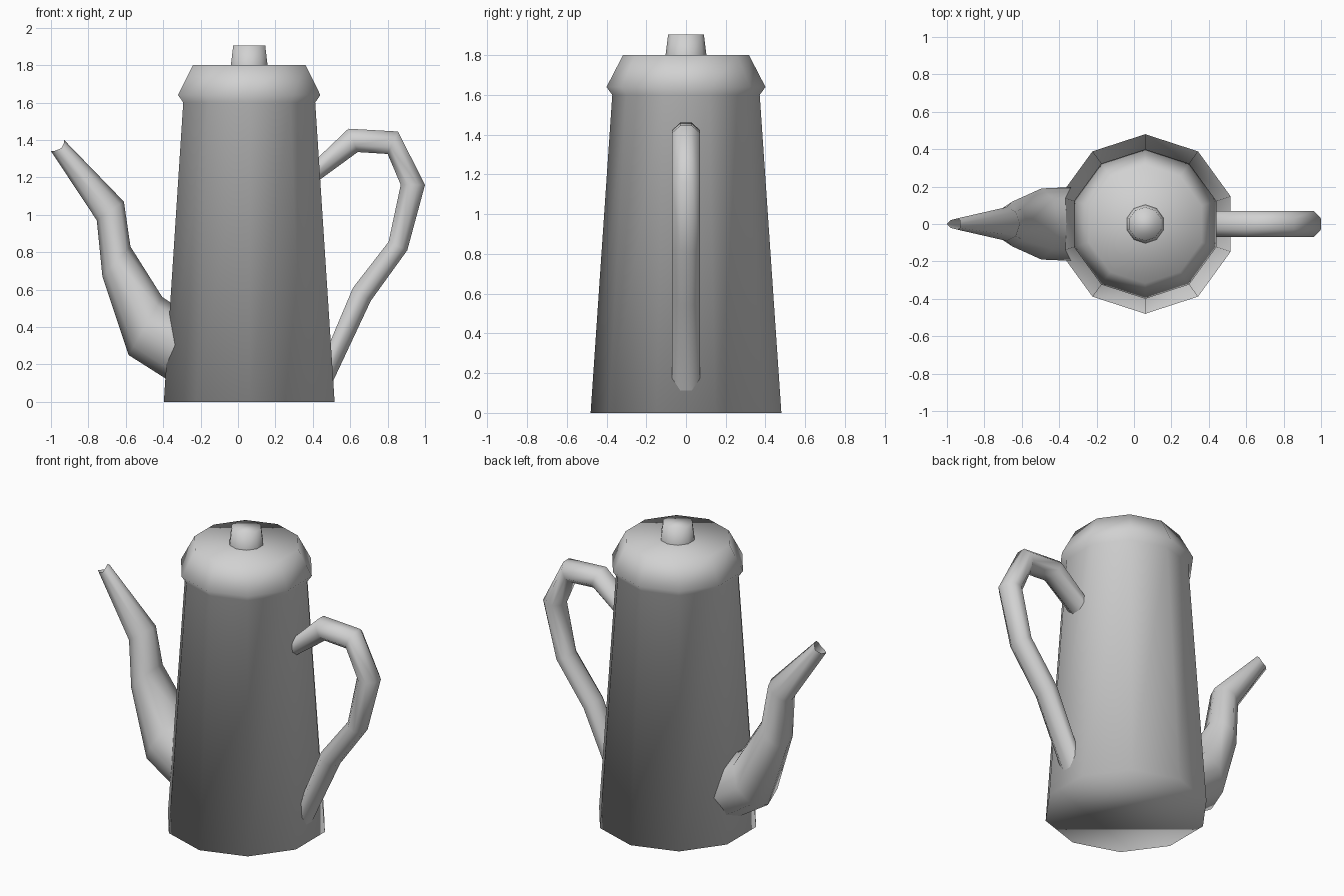
import bpy
import bmesh
from math import sin, cos, pi
from mathutils import Vector

if "Cube" in bpy.data.objects:
    bpy.data.objects.remove(bpy.data.objects["Cube"], do_unlink=True)

AXIS_X = 0.06   # centre line of the pot
SIDES = 10

metal = bpy.data.materials.new("light_grey_metal")
metal.use_nodes = True
grey = (0.64, 0.64, 0.64, 1.0)
metal.diffuse_color = grey
metal.node_tree.nodes["Principled BSDF"].inputs["Base Color"].default_value = grey


def build(name, rings, cap_start=False, cap_end=False):
    """Bridge a list of point rings into one smooth-shaded object."""
    bm = bmesh.new()
    loops = [[bm.verts.new(p) for p in ring] for ring in rings]
    for low, high in zip(loops, loops[1:]):
        n = len(low)
        for i in range(n):
            j = (i + 1) % n
            bm.faces.new((low[i], low[j], high[j], high[i]))
    if cap_start:
        bm.faces.new(loops[0][::-1])
    if cap_end:
        bm.faces.new(loops[-1])
    bmesh.ops.recalc_face_normals(bm, faces=bm.faces)
    for face in bm.faces:
        face.smooth = True
    mesh = bpy.data.meshes.new(name)
    bm.to_mesh(mesh)
    bm.free()
    mesh.materials.append(metal)
    obj = bpy.data.objects.new(name, mesh)
    bpy.context.collection.objects.link(obj)
    return obj


def round_ring(radius, z):
    """Horizontal ring with a corner pointing to the front and back."""
    angles = [pi / 2 + 2 * pi * i / SIDES for i in range(SIDES)]
    return [Vector((AXIS_X + radius * cos(a), radius * sin(a), z)) for a in angles]


def tube_ring(outer, inner, half_width, sides=8, phase=0.0, dip=(0, 0)):
    """Oval ring between two points of the side outline; dip lowers its flanks."""
    a, b = Vector((outer[0], 0, outer[1])), Vector((inner[0], 0, inner[1]))
    mid, half = (a + b) / 2, (a - b) / 2
    grow = 1 / cos(phase)
    ring = []
    for i in range(sides):
        t = phase + 2 * pi * i / sides
        p = mid + half * cos(t) * grow + Vector((0, half_width * sin(t) * grow, 0))
        ring.append(p + Vector((dip[0], 0, dip[1])) * sin(t) ** 2)
    return ring


# Tapered body with the flared lid in one skin
pot_profile = [(0.48, 0), (0.371, 1.6), (0.40, 1.64), (0.317, 1.8)]
build("body_and_lid", [round_ring(r, z) for r, z in pot_profile], True, True)

# Knob on the lid
build("lid_knob", [round_ring(0.103, 1.8), round_ring(0.09, 1.905)], False, True)

# Spout, from its root inside the body to the open notched tip
spout = [
    ((-0.27, 0.05), (-0.27, 0.47), 0.20),
    ((-0.585, 0.25), (-0.405, 0.56), 0.19),
    ((-0.725, 0.67), (-0.575, 0.83), 0.12),
    ((-0.755, 0.97), (-0.61, 1.07), 0.09),
]
spout_rings = [tube_ring(*section) for section in spout]
spout_rings.append(tube_ring((-1.0, 1.34), (-0.93, 1.40), 0.03, dip=(0.02, -0.015)))
build("spout", spout_rings)

# Handle, from the upper joint round to the lower joint
handle = [
    ((0.37, 1.25), (0.40, 1.16)),
    ((0.59, 1.46), (0.64, 1.335)),
    ((0.855, 1.445), (0.80, 1.325)),
    ((1.0, 1.16), (0.87, 1.16)),
    ((0.905, 0.81), (0.805, 0.855)),
    ((0.71, 0.54), (0.615, 0.61)),
    ((0.48, 0.05), (0.45, 0.22)),
]
build("handle", [tube_ring(o, i, 0.07, phase=pi / 8) for o, i in handle])
